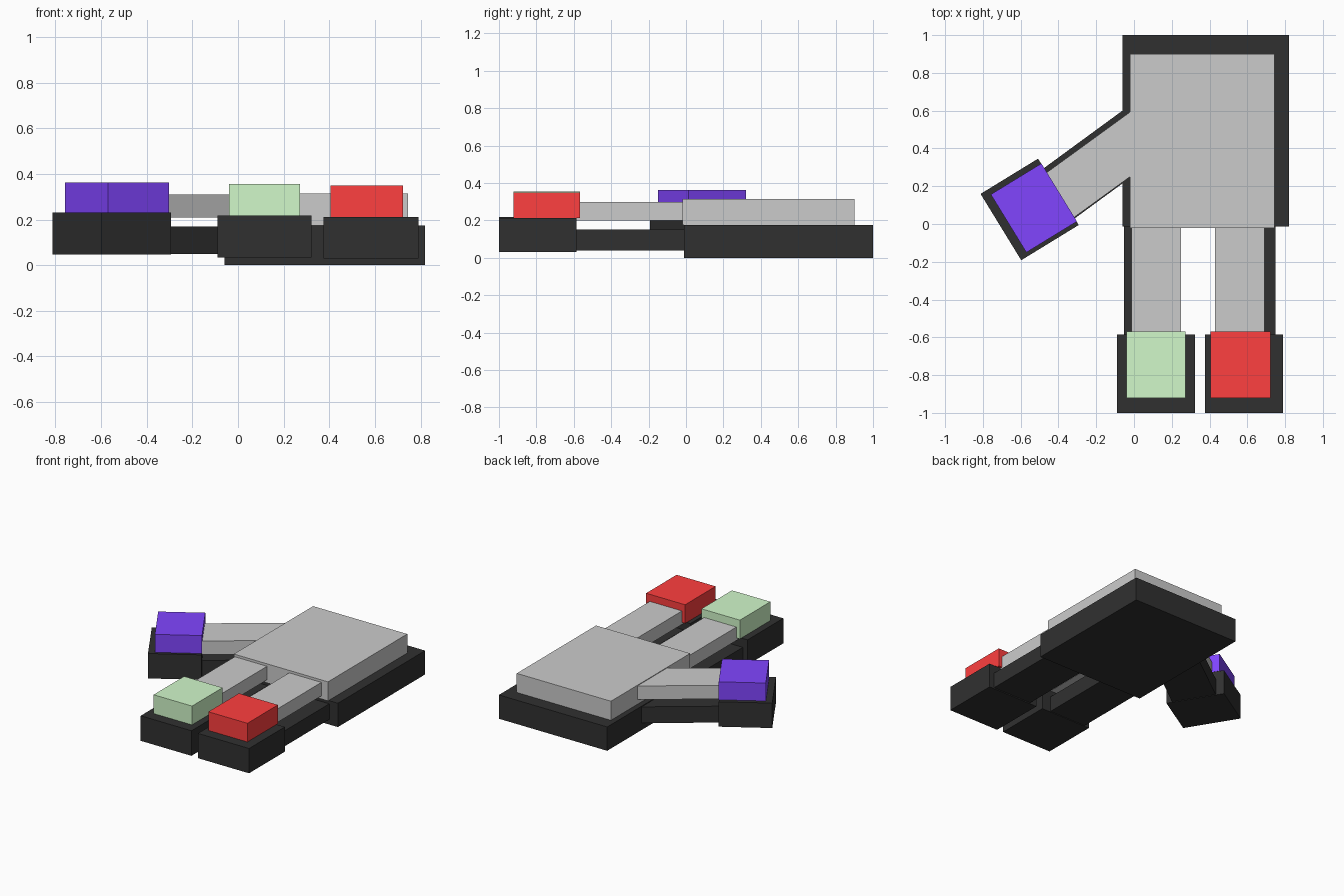
import bpy
from math import radians, cos, sin

if "Cube" in bpy.data.objects:
    bpy.data.objects.remove(bpy.data.objects["Cube"])


def material(name, rgb):
    m = bpy.data.materials.new(name)
    m.diffuse_color = (*rgb, 1)
    m.use_nodes = True
    m.node_tree.nodes["Principled BSDF"].inputs["Base Color"].default_value = m.diffuse_color
    return m


black = material("black", (0.03, 0.03, 0.03))
green = material("green", (0.64, 0.94, 0.59))
red = material("red", (1.0, 0.05, 0.05))
blue = material("blue", (0.22, 0.06, 1.0))


def block(name, center, size, z, mat=None, angle=0):
    """Box with plan centre, plan size, z range and turn about z."""
    bpy.ops.mesh.primitive_cube_add(
        size=1, location=(center[0], center[1], (z[0] + z[1]) / 2),
        rotation=(0, 0, radians(angle)))
    ob = bpy.context.object
    ob.name = name
    ob.scale = (size[0], size[1], z[1] - z[0])
    bpy.ops.object.transform_apply(location=False, rotation=False, scale=True)
    if mat:
        ob.data.materials.append(mat)
    return ob


def span(name, x, y, z, mat=None):
    """Box given by its x, y and z ranges."""
    return block(name, ((x[0] + x[1]) / 2, (y[0] + y[1]) / 2),
                 (x[1] - x[0], y[1] - y[0]), z, mat)


# Torso slab on its dark backing
span("torso_backing", (-0.06, 0.82), (-0.012, 1.0), (0, 0.175), black)
span("torso", (-0.02, 0.745), (-0.02, 0.90), (0.175, 0.315))

# Legs and feet: side, leg x, backing leg x, foot x, backing foot x, foot z's, colour
legs = [
    ("left", (-0.012, 0.25), (-0.052, 0.25), (-0.04, 0.272), (-0.09, 0.322),
     (0.033, 0.217, 0.355), green),
    ("right", (0.43, 0.692), (0.43, 0.75), (0.405, 0.722), (0.375, 0.79),
     (0.03, 0.212, 0.349), red),
]
for side, leg, leg_b, foot, foot_b, z, color in legs:
    span(side + "_leg_backing", leg_b, (-0.64, 0.03), (0.038, 0.152), black)
    span(side + "_leg", leg, (-0.62, 0.03), (0.198, 0.297))
    span(side + "_foot_backing", foot_b, (-1.0, -0.585), z[:2], black)
    span(side + "_foot", foot, (-0.922, -0.568), z[1:], color)

# Arm slanting down from the torso side, with its backing
block("arm_backing", (-0.19, 0.313), (0.62, 0.311), (0.05, 0.17), black, 36.2)
block("arm", (-0.18, 0.306), (0.64, 0.277), (0.21, 0.31), None, 36)

# Hand block and its backing
block("hand_backing", (-0.5525, 0.077), (0.357, 0.412), (0.047, 0.23), black, 31.5)
block("hand", (-0.53, 0.085), (0.314, 0.36), (0.23, 0.362), blue, 31.5)
